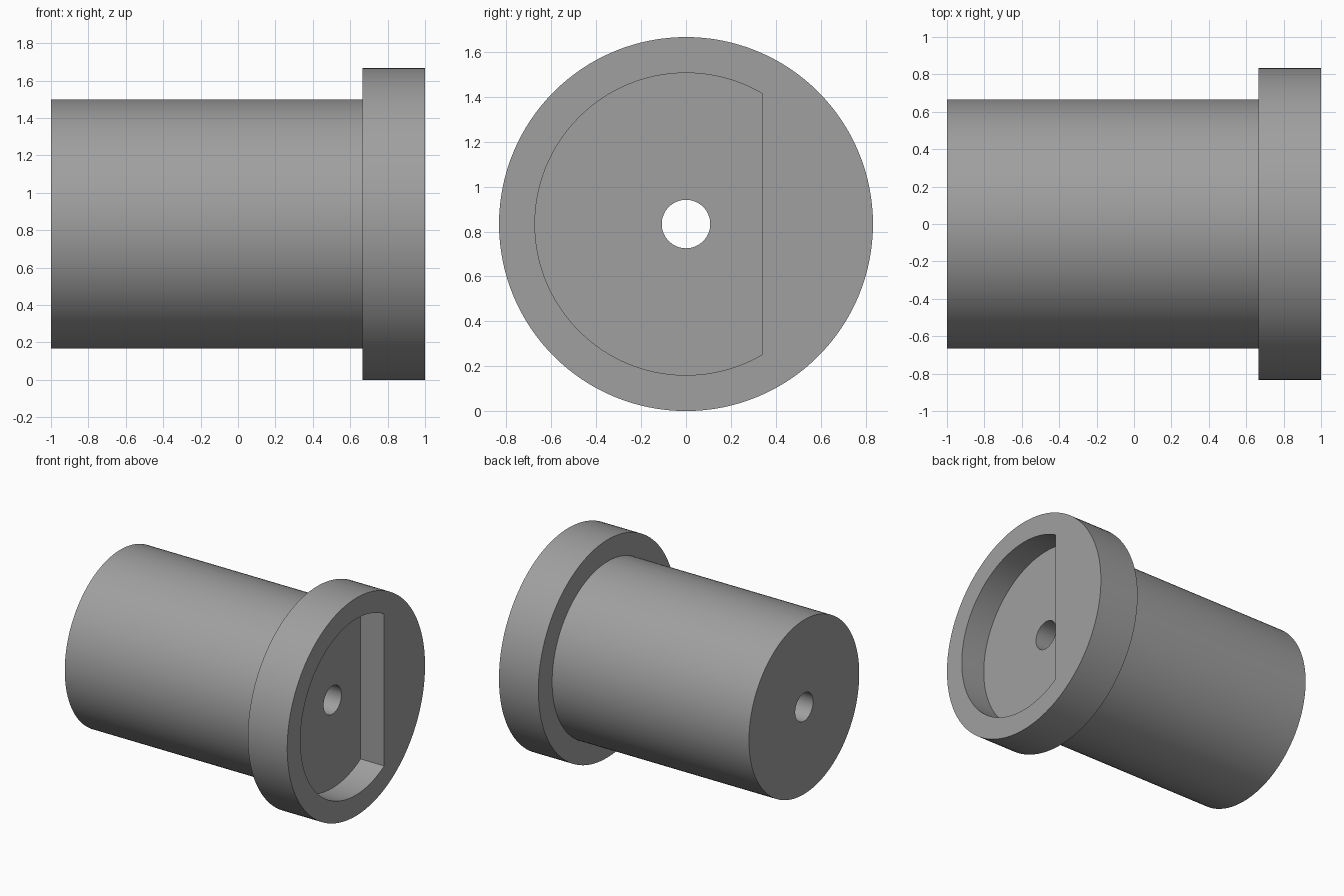
import bpy, bmesh, math

if "Cube" in bpy.data.objects:
    bpy.data.objects.remove(bpy.data.objects["Cube"])

CZ = 0.8333  # height of the central axis
SEG = 128

grey = bpy.data.materials.new("grey")
grey.diffuse_color = (0.35, 0.35, 0.35, 1)
grey.use_nodes = True
grey.node_tree.nodes["Principled BSDF"].inputs["Base Color"].default_value = grey.diffuse_color


def circle(r, n=SEG):
    return [(r * math.cos(2 * math.pi * i / n), r * math.sin(2 * math.pi * i / n)) for i in range(n)]


def new_object(name, bm):
    bmesh.ops.recalc_face_normals(bm, faces=bm.faces)
    mesh = bpy.data.meshes.new(name)
    bm.to_mesh(mesh)
    bm.free()
    mesh.materials.append(grey)
    ob = bpy.data.objects.new(name, mesh)
    bpy.context.collection.objects.link(ob)
    return ob


def prism(name, outline, x0, x1):
    """Extrude a (y, z) outline along x."""
    bm = bmesh.new()
    face = bm.faces.new([bm.verts.new((x0, y, z + CZ)) for y, z in outline])
    ext = bmesh.ops.extrude_face_region(bm, geom=[face], use_keep_orig=True)
    verts = [v for v in ext["geom"] if isinstance(v, bmesh.types.BMVert)]
    bmesh.ops.translate(bm, verts=verts, vec=(x1 - x0, 0, 0))
    return new_object(name, bm)


# Flanged body: stepped profile (x, radius) lathed around the x axis
bm = bmesh.new()
profile = [(-1, 0.6667), (0.6667, 0.6667), (0.6667, 0.8333), (1, 0.8333)]
rings = [[bm.verts.new((x, y, z + CZ)) for y, z in circle(r)] for x, r in profile]
for a, b in zip(rings, rings[1:]):
    for i in range(SEG):
        j = (i + 1) % SEG
        bm.faces.new((a[i], a[j], b[j], b[i]))
bm.faces.new(rings[0])
bm.faces.new(rings[-1])
body = new_object("flanged_bushing", bm)

# D-shaped recess in the flange face and the through hole
R, FLAT = 0.6733, 0.34
a0 = math.acos(FLAT / R)
steps = 96
d_shape = [(R * math.cos(a0 + (2 * math.pi - 2 * a0) * i / steps),
            R * math.sin(a0 + (2 * math.pi - 2 * a0) * i / steps)) for i in range(steps + 1)]
cutters = [prism("recess_cutter", d_shape, 0.8, 1.2),
           prism("hole_cutter", circle(0.108, 64), -1.2, 1.1)]

bpy.context.view_layer.objects.active = body
body.select_set(True)
for cutter in cutters:
    cutter.hide_render = True
    mod = body.modifiers.new(cutter.name, 'BOOLEAN')
    mod.operation = 'DIFFERENCE'
    mod.solver = 'EXACT'
    mod.object = cutter
    bpy.ops.object.modifier_apply(modifier=mod.name)
for cutter in cutters:
    bpy.data.objects.remove(cutter)

bpy.ops.object.shade_smooth_by_angle(angle=math.radians(30))
